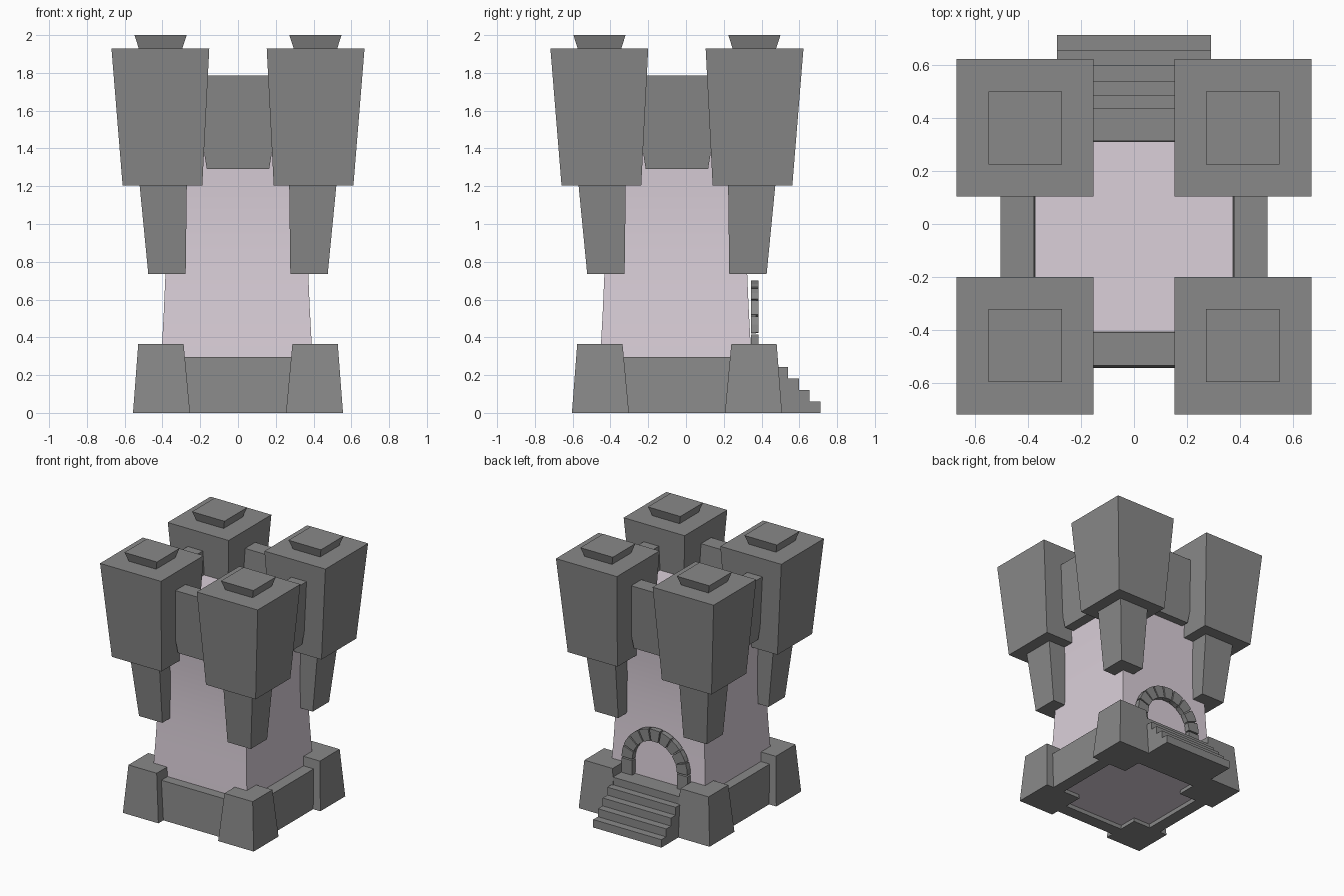
import bpy, bmesh, math

if "Cube" in bpy.data.objects:
    bpy.data.objects.remove(bpy.data.objects["Cube"])

CY = -0.048  # tower axis sits slightly forward of the stairs


def material(name, rgb):
    m = bpy.data.materials.new(name)
    m.diffuse_color = (*rgb, 1)
    m.use_nodes = True
    m.node_tree.nodes["Principled BSDF"].inputs["Base Color"].default_value = m.diffuse_color
    return m


STONE = material("stone_grey", (0.25, 0.25, 0.25))
PLASTER = material("pale_plaster", (0.71, 0.63, 0.70))


def make_object(name, bm, mat):
    bmesh.ops.recalc_face_normals(bm, faces=bm.faces)
    me = bpy.data.meshes.new(name)
    bm.to_mesh(me)
    bm.free()
    me.materials.append(mat)
    ob = bpy.data.objects.new(name, me)
    bpy.context.collection.objects.link(ob)
    return ob


def loft(name, sections, mat=STONE):
    """Stack rectangles given as (x0, x1, y0, y1, z) into a closed solid."""
    bm = bmesh.new()
    rings = [[bm.verts.new(p) for p in ((a, c, z), (b, c, z), (b, d, z), (a, d, z))]
             for a, b, c, d, z in sections]
    for lo, hi in zip(rings, rings[1:]):
        for i in range(4):
            j = (i + 1) % 4
            bm.faces.new((lo[i], lo[j], hi[j], hi[i]))
    bm.faces.new(rings[0][::-1])
    bm.faces.new(rings[-1])
    return make_object(name, bm, mat)


def prism_y(name, outline, y0, y1):
    """Extrude an (x, z) outline along y."""
    bm = bmesh.new()
    f = bm.faces.new([bm.verts.new((x, y0, z)) for x, z in outline])
    new = bmesh.ops.extrude_face_region(bm, geom=[f])["geom"]
    verts = [v for v in new if isinstance(v, bmesh.types.BMVert)]
    bmesh.ops.translate(bm, vec=(0, y1 - y0, 0), verts=verts)
    return make_object(name, bm, STONE)


# Tower body: square, waisted profile with a flare under the battlements
profile = [(0.405, 0.03), (0.404, 0.2), (0.396, 0.365), (0.386, 0.55), (0.378, 0.735),
           (0.375, 0.9), (0.377, 1.05), (0.384, 1.2), (0.396, 1.35), (0.412, 1.6)]
body = loft("tower_body", [(-0.006 - h, -0.006 + h, CY - 0.006 - h, CY - 0.006 + h, z)
                           for h, z in profile], PLASTER)
bpy.context.view_layer.objects.active = body
body.select_set(True)
bpy.ops.object.shade_smooth_by_angle(angle=math.radians(30))
body.select_set(False)


# Corner pieces: (name, [(offset from axis, half width, height), ...])
corner_parts = [
    ("corner_foot", [(0.405, 0.151, 0), (0.408, 0.12, 0.365)]),
    ("bracket", [(0.376, 0.099, 0.735), (0.396, 0.125, 1.207)]),
    ("turret", [(0.400, 0.211, 1.205), (0.411, 0.259, 1.93)]),
    ("turret_cap", [(0.41, 0.114, 1.925), (0.41, 0.138, 2.0)]),
]
for name, levels in corner_parts:
    for sx, ex in ((-1, "left"), (1, "right")):
        for sy, ey in ((-1, "front"), (1, "back")):
            loft(f"{name}_{ey}_{ex}",
                 [(sx * o - h, sx * o + h, CY + sy * o - h, CY + sy * o + h, z)
                  for o, h, z in levels])

# Walls between corners: (name, [(half length, inner, outer, height), ...])
wall_parts = [
    ("base_wall", [(0.30, 0.40, 0.495, 0), (0.30, 0.38, 0.48, 0.295)]),
    ("parapet", [(0.165, 0.35, 0.445, 1.29), (0.245, 0.362, 0.485, 1.787)]),
]
for name, levels in wall_parts:
    for side, angle in (("front", 0), ("right", 90), ("back", 180), ("left", 270)):
        ob = loft(f"{name}_{side}", [(-l, l, -o, -i, z) for l, i, o, z in levels])
        ob.location.y = CY
        ob.rotation_euler.z = math.radians(angle)
        if name == "parapet" and side in ("left", "right"):
            ob.scale.y = 1.04

# Back staircase
for i in range(4):
    front = 0.712 - i * 0.0575
    loft(f"stair_step_{i + 1}", [(-0.29, 0.29, 0.36, front, i * 0.06),
                                 (-0.29, 0.29, 0.36, front, (i + 1) * 0.061)])
loft("stair_landing", [(-0.29, 0.29, 0.32, 0.484, 0.24), (-0.29, 0.29, 0.32, 0.484, 0.302)])

# Doorway arch: two leg stones and a ring of wedge stones with thin joints
R, r, zc, n, gap = 0.28, 0.19, 0.42, 9, 0.02
for s, e in ((-1, "left"), (1, "right")):
    prism_y(f"arch_leg_{e}", [(s * r, 0.29), (s * R, 0.29), (s * R, zc - 0.006), (s * r, zc - 0.006)],
            0.343, 0.383)
for k in range(n):
    a, b = math.pi * k / n + gap, math.pi * (k + 1) / n - gap
    outline = [(rad * math.cos(t), zc + rad * math.sin(t))
               for rad, t in ((R, a), (R, (a + b) / 2), (R, b), (r, b), (r, (a + b) / 2), (r, a))]
    prism_y(f"arch_stone_{k + 1}", outline, 0.343, 0.383)
# Recessed mortar ring behind the wedge stones
ts = [math.pi * k / 24 for k in range(25)]
ring = [((R - 0.008) * math.cos(t), zc + (R - 0.008) * math.sin(t)) for t in ts]
ring += [((r + 0.008) * math.cos(t), zc + (r + 0.008) * math.sin(t)) for t in reversed(ts)]
prism_y("arch_backing", ring, 0.345, 0.37)
